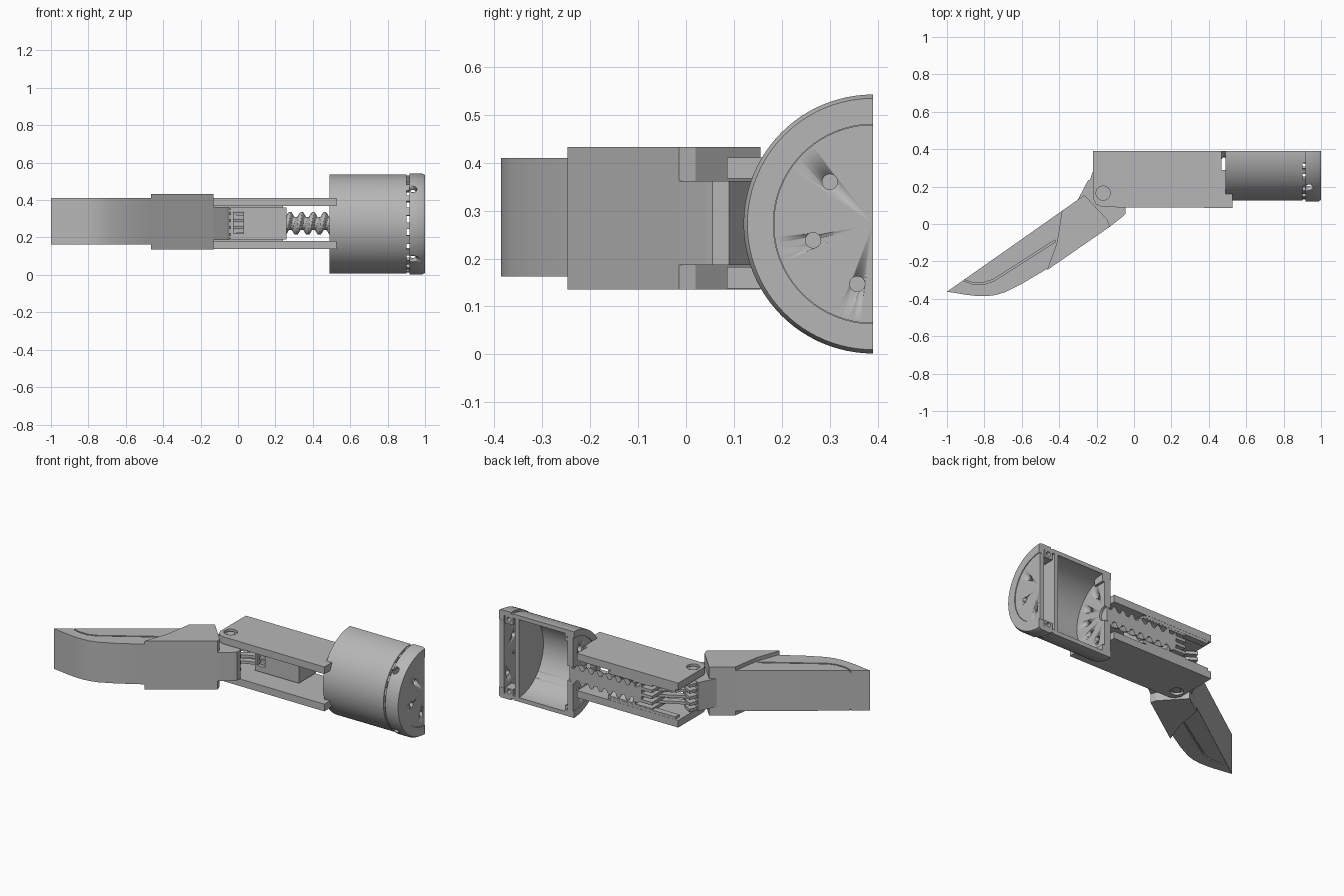
import bpy, bmesh, math
from mathutils import Matrix, Vector

if "Cube" in bpy.data.objects:
    bpy.data.objects.remove(bpy.data.objects["Cube"])

grey = bpy.data.materials.new("satin grey")
grey.diffuse_color = (0.47, 0.47, 0.47, 1)
grey.use_nodes = True
grey.node_tree.nodes["Principled BSDF"].inputs["Base Color"].default_value = grey.diffuse_color
AY, AZ = 0.39, 0.272      # main axis, lying on the flat cut plane


def finish(name, bm, smooth=False):
    bmesh.ops.recalc_face_normals(bm, faces=bm.faces)
    me = bpy.data.meshes.new(name)
    bm.to_mesh(me)
    bm.free()
    me.materials.append(grey)
    ob = bpy.data.objects.new(name, me)
    bpy.context.collection.objects.link(ob)
    if smooth:
        bpy.ops.object.select_all(action='DESELECT')
        ob.select_set(True)
        bpy.context.view_layer.objects.active = ob
        bpy.ops.object.shade_smooth_by_angle(angle=math.radians(30))
    return ob


def prism(name, pts, z0, z1, smooth=False):
    bm = bmesh.new()
    f = bm.faces.new([bm.verts.new((x, y, z0)) for x, y in pts])
    r = bmesh.ops.extrude_face_region(bm, geom=[f])
    bmesh.ops.translate(bm, vec=(0, 0, z1 - z0),
                        verts=[v for v in r['geom'] if isinstance(v, bmesh.types.BMVert)])
    return finish(name, bm, smooth)


def box(name, x, y, z):
    return prism(name, [(x[0], y[0]), (x[1], y[0]), (x[1], y[1]), (x[0], y[1])], *z)


def rod(name, a, b, r, r2=None, n=32):
    a, b = Vector(a), Vector(b)
    bm = bmesh.new()
    m = Matrix.Translation((a + b) / 2) @ (b - a).to_track_quat('Z', 'Y').to_matrix().to_4x4()
    bmesh.ops.create_cone(bm, cap_ends=True, segments=n, radius1=r,
                          radius2=r if r2 is None else r2, depth=(b - a).length, matrix=m)
    return finish(name, bm, True)


def half_turn(name, prof, n=48):
    """Half revolution of an (x, radius) outline on the -y side of the main axis."""
    bm = bmesh.new()
    f = bm.faces.new([bm.verts.new((x, AY, AZ + r)) for x, r in prof])
    bmesh.ops.spin(bm, geom=[f] + f.edges[:] + f.verts[:], cent=(0, AY, AZ),
                   axis=(1, 0, 0), angle=math.pi, steps=n)
    bmesh.ops.remove_doubles(bm, verts=bm.verts, dist=1e-5)
    if sum(v.co.y for v in bm.verts) / len(bm.verts) > AY:
        for v in bm.verts:
            v.co.y = 2 * AY - v.co.y
    return finish(name, bm, True)


def cut(ob, cutters):
    for c in cutters:
        c.hide_render = True
        c.hide_set(True)
        m = ob.modifiers.new("cut", 'BOOLEAN')
        m.operation, m.object, m.solver = 'DIFFERENCE', c, 'EXACT'


# half drum: shell, walls and end disc
shell = half_turn("drum_shell", [(0.49, 0.225), (0.49, 0.265), (0.902, 0.265), (0.902, 0.26),
                                 (0.918, 0.26), (0.918, 0.27), (0.985, 0.27), (1.0, 0.262),
                                 (1.0, 0.208), (0.965, 0.208), (0.965, 0.24), (0.53, 0.24),
                                 (0.53, 0.225)])
slots = []
for deg in (18, 32, 50, 66, 84, 100, 118, 134, 150, 164):
    a = math.radians(deg)
    p = Vector((0.91, AY - 0.25 * math.sin(a), AZ + 0.25 * math.cos(a)))
    s = box("slot_cutter", (-0.008, 0.008), (-0.03, 0.03), (-0.018, 0.018))
    s.matrix_world = Matrix.Translation(p) @ Matrix.Rotation(-(math.pi / 2 - a), 4, 'X')
    slots.append(s)
for s in (1, -1):       # radial screw holes beside the groove
    d = Vector((0, -0.72, 0.69 * s))
    c = Vector((0.935, AY, AZ))
    slots.append(rod("screw_hole_cutter", c + d * 0.2, c + d * 0.3, 0.022, n=20))
cut(shell, slots)

front_wall = half_turn("drum_front_wall", [(0.495, 0.045), (0.495, 0.235), (0.535, 0.235), (0.535, 0.045)])
holes = []
for deg in (25, 60, 90, 120, 155):
    a = math.radians(deg)
    y, z = AY - 0.15 * math.sin(a), AZ + 0.15 * math.cos(a)
    holes.append(rod("wall_hole_cutter", (0.45, y, z), (0.6, y, z), 0.018, n=20))
cut(front_wall, holes)
half_turn("drum_partition", [(0.865, 0), (0.865, 0.242), (0.89, 0.242), (0.89, 0)])
disc = half_turn("drum_end_disc", [(0.965, 0), (0.965, 0.207), (0.996, 0.207), (0.996, 0)])
cut(disc, [rod("disc_hole_cutter", (0.93, y, z), (1.05, y, z), 0.016, n=24)
           for y, z in ((0.3, 0.36), (0.265, 0.238), (0.357, 0.147))])
# clamp blocks along the cut edge of the drum
for s in (1, -1):
    for x0 in (0.495, 0.905):
        zc = AZ + s * 0.222
        blk = box("clamp_block", (x0, x0 + 0.055), (0.32, AY), (zc - 0.027, zc + 0.02))
        cut(blk, [rod("clamp_hole_cutter", (x0 + 0.028, 0.34, zc), (x0 + 0.028, 0.42, zc), 0.014, n=20)])

# lead screw: half section with a helical thread
bm = bmesh.new()
rings, N, T = [], 150, 20
for i in range(N + 1):
    x = 0.03 + 0.49 * i / N
    ring = []
    for j in range(T + 1):
        t = math.pi * j / T
        ph = (x / 0.062 + t / (2 * math.pi)) % 1
        r = 0.034 + 0.026 * max(0, min(1, 1.5 - 4 * abs(ph - 0.5)))
        ring.append(bm.verts.new((x, AY - r * math.sin(t), 0.275 + r * math.cos(t))))
    rings.append(ring)
for a, b in zip(rings, rings[1:]):
    for j in range(T + 1):
        k = (j + 1) % (T + 1)
        bm.faces.new((a[j], a[k], b[k], b[j]))
bm.faces.new(rings[0])
bm.faces.new(rings[-1])
finish("lead_screw", bm, True)

# carriage riding on the screw, with a comb end and a front window
carriage = box("carriage", (-0.04, 0.26), (0.22, AY - 0.002), (0.188, 0.36))
cuts = [rod("bore_cutter", (0.09, AY, 0.275), (0.3, AY, 0.275), 0.068)]
cuts += [box("comb_cutter", (-0.1, 0.075), (0.245, 0.45), (z, z + 0.02))
         for z in (0.205, 0.243, 0.281, 0.319)]
cuts.append(box("window_cutter", (-0.025, 0.03), (0.2, 0.26), (0.222, 0.34)))
cut(carriage, cuts)

# two side plates with pivot recesses
plate = [(-0.22, AY), (-0.22, 0.14), (-0.205, 0.107), (-0.17, 0.09), (0.527, 0.086), (0.527, 0.16),
         (0.49, 0.16), (0.49, 0.29), (0.468, 0.29), (0.468, AY)]
PX, PY = -0.165, 0.165
for name, z0, z1, out in (("upper_plate", 0.367, 0.411, 0.411), ("lower_plate", 0.138, 0.182, 0.138)):
    p = prism(name, plate, z0, z1)
    cut(p, [rod("recess_cutter", (PX, PY, out - 0.014), (PX, PY, out + 0.014), 0.038)])
    # inner rail along the plate's back edge
    zi = (0.35, 0.37) if out > 0.3 else (0.18, 0.198)
    box("plate_rail", (-0.2, 0.24), (0.35, AY - 0.001), zi)
rod("pivot_pin", (PX, PY, 0.145), (PX, PY, 0.404), 0.024)

# finger: curved tip with a fine groove
tip = prism("finger_tip", [(-1, -0.362), (-0.96, -0.368), (-0.9, -0.378), (-0.84, -0.385), (-0.79, -0.386),
                           (-0.74, -0.38), (-0.69, -0.365), (-0.6, -0.32), (-0.44, -0.225), (-0.3, -0.1),
                           (-0.34, 0.09), (-0.385, 0.07)], 0.163, 0.41, True)
line = [(-0.91, -0.305), (-0.86, -0.322), (-0.8, -0.322), (-0.75, -0.306), (-0.42, -0.095)]
groove = line + [(x - 0.004, y + 0.009) for x, y in reversed(line)]
cut(tip, [prism("groove_cutter", groove, z - 0.012, z + 0.012) for z in (0.163, 0.41)])

# finger sleeve, neck and knuckle tongues
prism("finger_sleeve", [(-0.465, -0.247), (-0.13, -0.015), (-0.14, 0.02), (-0.265, 0.155),
                        (-0.385, 0.07), (-0.412, -0.1)], 0.135, 0.433)
prism("finger_neck", [(-0.3, 0.13), (-0.2, -0.06), (-0.13, -0.015), (-0.06, 0.04), (-0.045, 0.055),
                      (-0.045, 0.09), (-0.12, 0.14), (-0.2, 0.21), (-0.245, 0.235)], 0.187, 0.362)
for z in (0.19, 0.227, 0.265, 0.303, 0.34):
    prism("knuckle_tongue", [(-0.26, 0.17), (-0.14, 0.1), (-0.1, 0.17), (-0.17, 0.25), (-0.22, 0.28)],
          z, z + 0.018)

# link bars from the knuckle to the comb of the carriage
for z in (0.207, 0.245, 0.283, 0.321):
    prism("link_bar", [(-0.2, 0.22), (-0.17, 0.2), (0.03, 0.285), (0.05, 0.31), (0.03, 0.33), (0, 0.325)],
          z, z + 0.016)
